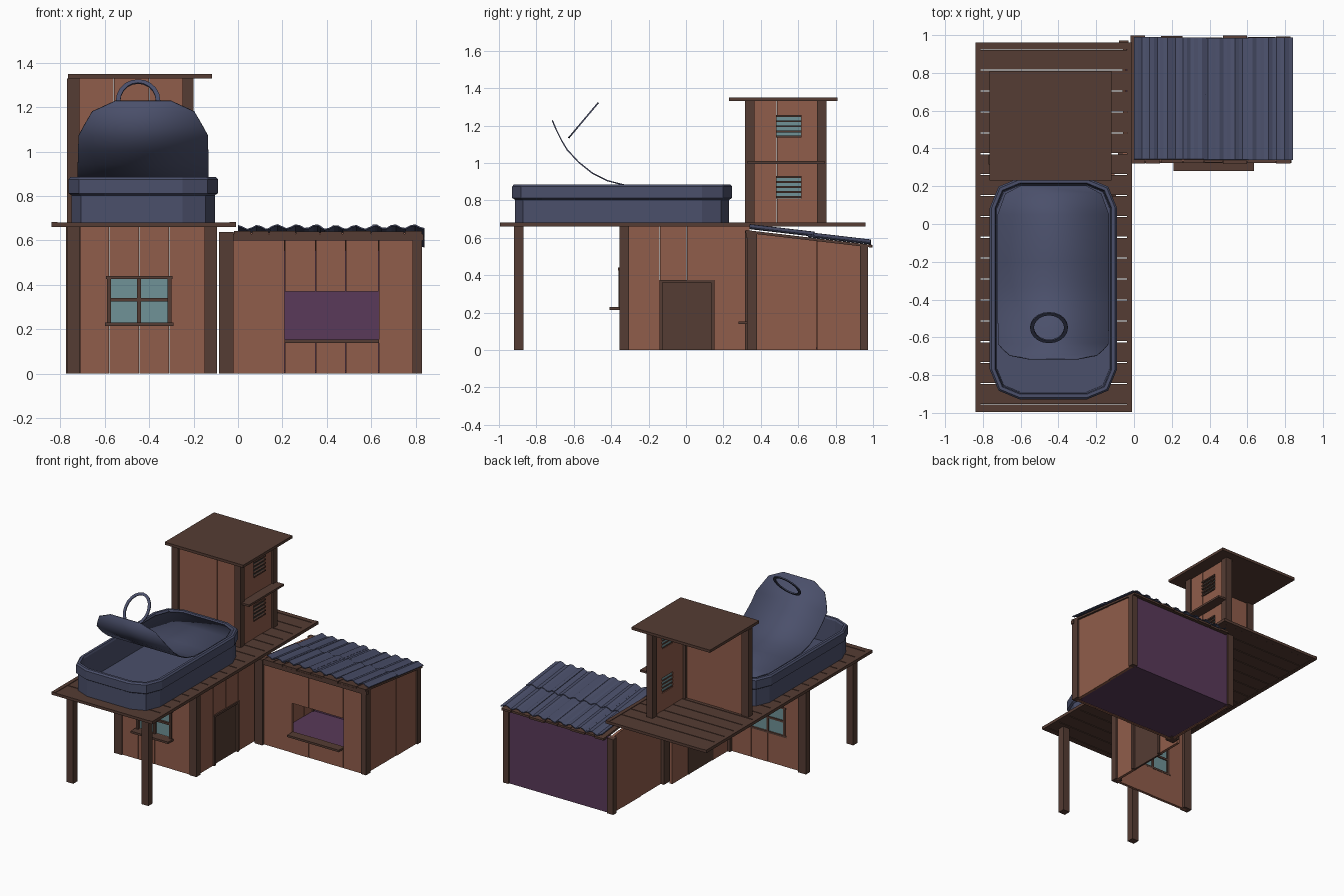
import bpy, bmesh, math, random
from mathutils import Vector

if "Cube" in bpy.data.objects:
    bpy.data.objects.remove(bpy.data.objects["Cube"])
random.seed(4)


def mat(name, c):
    m = bpy.data.materials.new(name)
    m.diffuse_color = (*c, 1)
    m.use_nodes = True
    m.node_tree.nodes["Principled BSDF"].inputs["Base Color"].default_value = m.diffuse_color
    return m


WOOD = mat("wood", (.28, .11, .07))
DARK = mat("dark_wood", (.09, .045, .033))
TIN = mat("slate_tin", (.07, .08, .147))
PURPLE = mat("purple", (.1, .042, .1))
GLASS = mat("teal_glass", (.16, .29, .31))


def finish(name, bm, m, thick=0):
    bmesh.ops.recalc_face_normals(bm, faces=bm.faces)
    me = bpy.data.meshes.new(name)
    bm.to_mesh(me)
    bm.free()
    me.materials.append(m)
    ob = bpy.data.objects.new(name, me)
    bpy.context.collection.objects.link(ob)
    if thick:
        s = ob.modifiers.new("thickness", 'SOLIDIFY')
        s.thickness = thick
        s.offset = 0
    return ob


def boxes(name, items, m, warp=None):
    """One object from boxes given as x0, x1, y0, y1, z0, z1."""
    bm = bmesh.new()
    for x0, x1, y0, y1, z0, z1 in items:
        r = bmesh.ops.create_cube(bm, size=1)
        for v in r["verts"]:
            v.co = Vector((x1 if v.co.x > 0 else x0, y1 if v.co.y > 0 else y0, z1 if v.co.z > 0 else z0))
            if warp:
                v.co.z = warp(v.co.y, v.co.z)
    return finish(name, bm, m)


def planks(along, a, b, edges, z0, z1, holes={}):
    """Upright boards between edges; a..b is the wall thickness; holes maps board index to z gaps."""
    out = []
    for i, (e0, e1) in enumerate(zip(edges, edges[1:])):
        j = random.uniform(-.003, .003)
        cuts = [z0] + [z for h in holes.get(i, []) for z in h] + [z1]
        for c0, c1 in zip(cuts[::2], cuts[1::2]):
            if c1 - c0 > .001:
                u = (e0 + .001, e1 - .001)
                t = (a + j, b + j)
                out.append((*u, *t, c0, c1) if along == 'x' else (*t, *u, c0, c1))
    return out


def skin(bm, rings, closed=True):
    vs = [[bm.verts.new(p) for p in r] for r in rings]
    n = len(vs[0])
    for r0, r1 in zip(vs, vs[1:]):
        for i in range(n if closed else n - 1):
            k = (i + 1) % n
            bm.faces.new((r0[i], r0[k], r1[k], r1[i]))
    return vs


def slope(y, z):
    return z if z < .45 else z - .117 * (y - .33)


# Deck: cross boards with side trims and end trims
n = 17
step = 1.88 / n
boxes("deck_boards", [(-.815, -.035, -.955 + i * step + .003, -.955 + (i + 1) * step - .003, .662, .678)
                      for i in range(n)], DARK)
boxes("deck_trim", [(-.84, -.812, -.995, .96, .66, .682), (-.038, -.01, -.995, .96, .66, .682),
                    (-.812, -.038, -.995, -.955, .66, .68), (-.812, -.038, .925, .96, .66, .68)], DARK)
boxes("deck_legs", [(x, x + .055, -.92, -.87, 0, .662) for x in (-.77, -.15)], DARK)

# Lower house: only front and right walls, open behind
boxes("house_front_wall", planks('x', -.345, -.325, [-.75, -.58, -.445, -.31, -.13], 0, .66,
                                 {1: [(.23, .43)], 2: [(.23, .43)]}), WOOD)
boxes("house_right_wall", planks('y', -.125, -.105, [-.32, -.14, .005, .15, .34], 0, .66,
                                 {1: [(0, .365)], 2: [(0, .365)]}), WOOD)
boxes("house_posts", [(-.775, -.71, -.355, -.305, 0, .66), (-.15, -.095, -.355, -.305, 0, .66)], DARK)
boxes("door", [(-.125, -.112, -.13, .14, 0, .36)], DARK)
boxes("door_frame", [(-.128, -.095, -.143, -.125, 0, .375), (-.128, -.095, .135, .153, 0, .375),
                     (-.128, -.095, -.143, .153, .36, .375)], DARK)
boxes("window_glass", [(-.585, -.305, -.338, -.332, .225, .435)], GLASS)
boxes("window_frame", [(-.59, -.572, -.36, -.325, .225, .44), (-.318, -.30, -.36, -.325, .225, .44),
                       (-.595, -.295, -.363, -.325, .425, .44), (-.60, -.29, -.41, -.325, .215, .23),
                       (-.454, -.436, -.355, -.325, .23, .425), (-.572, -.318, -.353, -.325, .325, .34)], DARK)

# Side shed with serving hatch
hatch = {i: [(.15, .37)] for i in (1, 2, 3)}
boxes("shed_front_wall", planks('x', .335, .355, [-.03, .21, .35, .485, .635, .80], 0, .635, hatch), WOOD, slope)
boxes("shed_right_wall", planks('y', .795, .815, [.37, .54, .70, .77, .94], 0, .635), WOOD, slope)
boxes("shed_left_wall", planks('y', -.06, -.04, [.37, .5, .62, .73, .84, .94], 0, .635), WOOD, slope)
boxes("shed_back_wall", [(-.04, .80, .945, .96, 0, .635)], PURPLE, slope)
boxes("shed_floor", [(-.05, .805, .345, .955, .004, .014)], PURPLE)
boxes("shed_posts", [(-.085, -.02, .315, .38, 0, .635), (.785, .828, .325, .38, 0, .635),
                     (-.08, -.03, .93, .972, 0, .635), (.785, .828, .93, .972, 0, .635)], DARK, slope)
boxes("hatch_shelf", [(.21, .635, .28, .345, .138, .153)], DARK)
roof_edges = [-.02, .06, .14, .26, .37, .47, .60, .75, .83]
boxes("roof_boards", [(a + .002, b - .002, .33 - random.uniform(0, .012), .985 + random.uniform(0, .015), .625, .64)
                      for a, b in zip(roof_edges, roof_edges[1:])], DARK, slope)
boxes("roof_front_beam", [(-.02, .835, .322, .345, .60, .628)], DARK)

# Corrugated roof: two overlapping rows of four sheets
bm = bmesh.new()
for row, (y0, y1) in enumerate([(.34, .685), (.655, .988)]):
    for i, (x0, x1) in enumerate([(0, .145), (.138, .38), (.37, .615), (.605, .84)]):
        lift = .653 + (0 if row else .006) + (i % 2) * .003
        off = random.uniform(-.004, .004)
        cols = max(4, round((x1 - x0) / .021))
        xs = [x0 + (x1 - x0) * k / cols for k in range(cols + 1)]
        skin(bm, [[(x, y + off, slope(y, lift) + .009 * math.cos(x * math.tau / .088)) for x in xs]
                  for y in (y0, y1)], closed=False)
finish("corrugated_roof", bm, TIN, .006)

# Tower: front and right walls under a flat roof
boxes("tower_front_wall", planks('x', .33, .35, [-.73, -.56, -.40, -.24], .68, 1.33), WOOD)
boxes("tower_right_wall", planks('y', -.232, -.212, [.35, .485, .615, .71], .68, 1.33,
                                 {1: [(.81, .93), (1.14, 1.25)]}), WOOD)
boxes("tower_posts", [(-.77, -.715, .315, .365, .68, 1.33), (-.25, -.2, .315, .365, .68, 1.33),
                      (-.25, -.2, .70, .75, .68, 1.33)], DARK)
boxes("tower_roof", [(-.765, -.118, .23, .81, 1.33, 1.35)], DARK)
boxes("tower_shelf", [(-.22, -.14, .33, .74, .995, 1.01)], DARK)
boxes("vent_glass", [(-.226, -.22, .485, .615, z, z + .12) for z in (.81, 1.135)], GLASS)
boxes("vent_slats", [(-.23, -.203, .482, .618, z + k * .027, z + k * .027 + .01)
                     for z in (.812, 1.137) for k in range(5)], DARK)

# Tin can tub: stepped wall swept round a chamfered outline
CX, CY, HX, HY = -.427, -.342, .337, .587


def outline(inset, z, r=.16):
    pts = []
    for q, (sx, sy) in enumerate([(1, 1), (-1, 1), (-1, -1), (1, -1)]):
        for k in range(3):
            a = math.pi / 2 * q + math.pi / 4 * k
            rr = r - inset
            pts.append((CX + sx * (HX - r) + rr * math.cos(a), CY + sy * (HY - r) + rr * math.sin(a), z))
    return pts


bm = bmesh.new()
prof = [(.014, .68), (.014, .803), (0, .812), (0, .875), (.01, .886), (.028, .886), (.034, .872), (.04, .70)]
rings = skin(bm, [outline(i, z) for i, z in prof])
bm.faces.new(rings[0])
bm.faces.new(rings[-1])
finish("tin_tub", bm, TIN)

# Lid peeled back: y, z, half width along its length
lid = [(.205, .876, .17), (.16, .876, .255), (.05, .876, .295), (-.2, .876, .295), (-.33, .882, .295),
       (-.42, .905, .295), (-.50, .945, .295), (-.575, 1.005, .293), (-.635, 1.07, .292),
       (-.665, 1.12, .265), (-.695, 1.18, .23), (-.715, 1.228, .125)]
bm = bmesh.new()
skin(bm, [[(CX + w * k, y, z) for k in (-1, 1)] for y, z, w in lid], closed=False)
ob = finish("peeled_lid", bm, TIN, .007)
bpy.context.view_layer.objects.active = ob
ob.select_set(True)
bpy.ops.object.shade_smooth_by_angle(angle=math.radians(40))

# Flat pull ring, tilted
bm = bmesh.new()
d = Vector((0, .16, .19)).normalized()
nrm = Vector((0, -d.z, d.y))
c = Vector((-.45, -.548, 1.228))
sect = [(0, -.004), (0, .004), (-.02, .004), (-.02, -.004), (0, -.004)]
rings = [[c + Vector((1, 0, 0)) * (.10 + s) * math.cos(t * math.tau / 20)
          + d * (.124 + s) * math.sin(t * math.tau / 20) + nrm * h for t in range(20)] for s, h in sect]
skin(bm, rings)
bmesh.ops.remove_doubles(bm, verts=bm.verts, dist=1e-5)
finish("pull_ring", bm, TIN)
